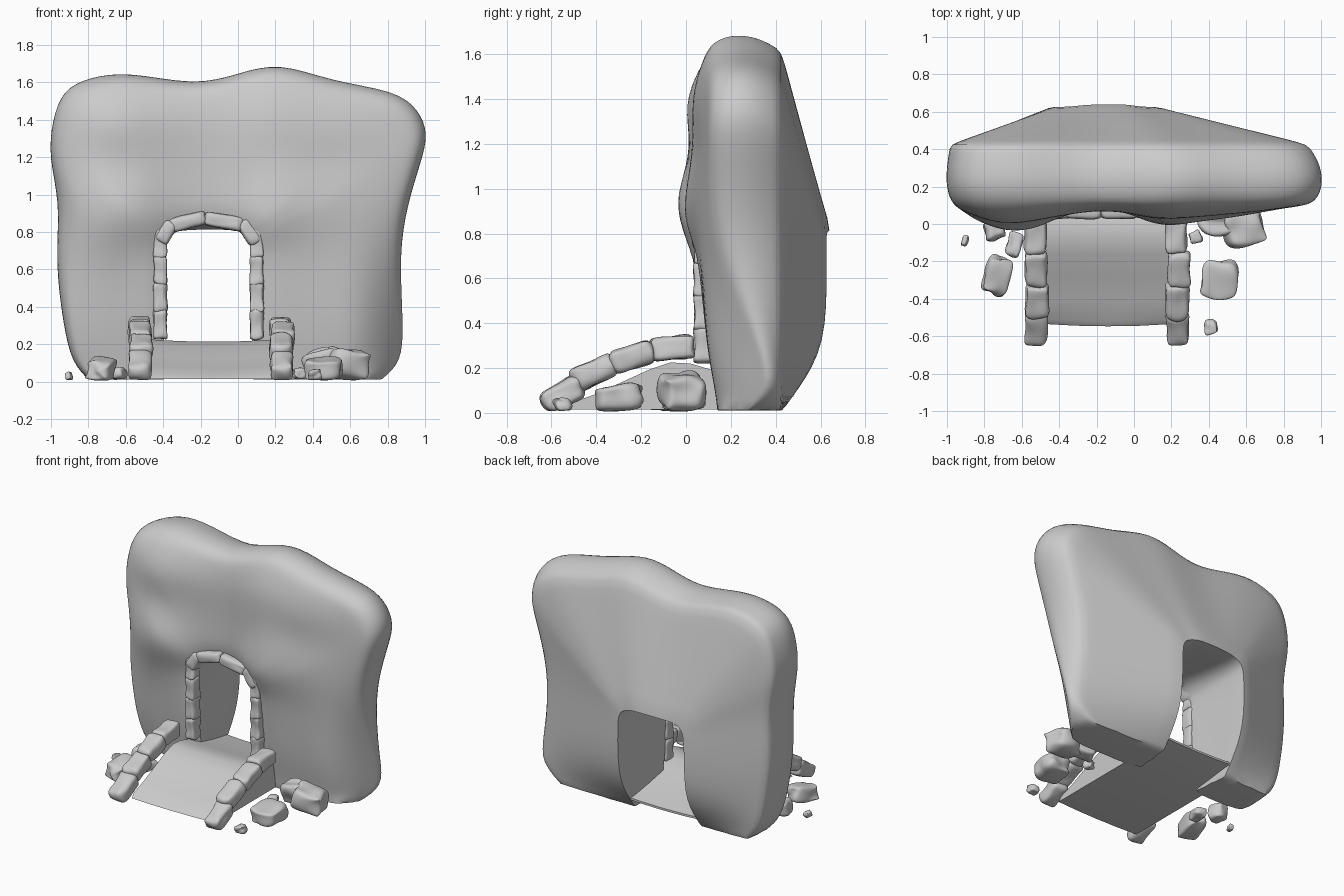
import bpy, bmesh, math, random
from mathutils import Vector, Euler

random.seed(4)
if "Cube" in bpy.data.objects:
    bpy.data.objects.remove(bpy.data.objects["Cube"])

stone_grey = bpy.data.materials.new("stone grey")
stone_grey.use_nodes = True
GREY = (0.6, 0.6, 0.6, 1)
stone_grey.diffuse_color = GREY
stone_grey.node_tree.nodes["Principled BSDF"].inputs["Base Color"].default_value = GREY


def finish(bm, name, levels, angle):
    """Turn a bmesh into a smooth subdivided object."""
    bmesh.ops.recalc_face_normals(bm, faces=bm.faces)
    mesh = bpy.data.meshes.new(name)
    bm.to_mesh(mesh)
    bm.free()
    obj = bpy.data.objects.new(name, mesh)
    bpy.context.collection.objects.link(obj)
    mesh.materials.append(stone_grey)
    bpy.ops.object.select_all(action="DESELECT")
    obj.select_set(True)
    bpy.context.view_layer.objects.active = obj
    if levels:
        mod = obj.modifiers.new("round", "SUBSURF")
        mod.levels = mod.render_levels = levels
        bpy.ops.object.modifier_apply(modifier="round")
    bpy.ops.object.shade_smooth_by_angle(angle=math.radians(angle))
    return obj


def bell(v, centre, width):
    return math.exp(-((v - centre) / width) ** 2)


def ramp01(v, a, b):
    t = min(1, max(0, (v - a) / (b - a)))
    return t * t * (3 - 2 * t)


# Rock wall: a cross-section swept round the doorway from foot to foot
outline = [(-.8, .01), (-.89, .1), (-.935, .3), (-.98, .65), (-.95, .95), (-1.015, 1.2),
           (-.995, 1.4), (-.94, 1.56), (-.8, 1.63), (-.58, 1.66), (-.23, 1.585), (.0, 1.65),
           (.22, 1.715), (.5, 1.61), (.85, 1.56), (.97, 1.46), (1.025, 1.33), (.985, 1.18),
           (.91, .95), (.865, .68), (.89, .3), (.88, .1), (.77, .01)]


def doorway(x, z, back):
    """Doorway edge point that faces an outline point."""
    half, rise, power = (.26, .19, .5) if back else (.235, .22, .75)
    if z <= .66:
        return math.copysign(half, x) - .16, z
    a = math.atan2(z - .62, x + .16)
    c, s = math.cos(a), math.sin(a)
    return half * math.copysign(abs(c) ** power, c) - .16, .62 + rise * abs(s) ** power


def front_y(x, z):
    """Uneven front face: bulges beside the doorway, receding foot and corner."""
    y = .08 + .06 * (1 - ramp01(z, 0, .4))
    swell = max(bell(z, .93, .22), .7 * bell(z, 1.35, .22))
    y -= swell * (.14 * bell(x, -.65, .26) + .11 * bell(x, .17, .18) + .05 * bell(x, .5, .2))
    return y + .2 * ramp01(x, .68, .88) * (1 - ramp01(z, .45, .8))


bm = bmesh.new()
loops = []
for ox, oz in outline:
    fx, fz = doorway(ox, oz, False)
    bx, bz = doorway(ox, oz, True)
    loop = []
    for u in (0, .12, .3, .5, .7, .87):
        x, z = fx + (ox - fx) * u, fz + (oz - fz) * u
        loop.append((x, front_y(x, z) + {0: .03, .87: .015}.get(u, 0), z))
    edge = front_y(ox, oz)
    corner, shoulder = (.965, .99) if ox < -.3 else (.915, .98)
    for u, y in ((.965, max(.115, edge + .02)), (1.005, max(.22, edge + .05)),
                 (shoulder, max(.335, edge + .09)), (corner, .425)):
        loop.append((fx + (ox - fx) * u, y, fz + (oz - fz) * u))
    deep = .43 + .205 * ramp01(oz, .02, .22) + .015 * bell(ox, -.1, .4)
    for u in (.62, .3, 0):
        loop.append((bx + (ox - bx) * u, deep + (.425 - deep) * u / corner, bz + (oz - bz) * u))
    loop.append(((fx + bx) / 2, .3, (fz + bz) / 2))
    loops.append([bm.verts.new(p) for p in loop])
count = len(loops[0])
for a, b in zip(loops, loops[1:]):
    for i in range(count):
        j = (i + 1) % count
        bm.faces.new((a[i], a[j], b[j], b[i]))
crease = bm.edges.layers.float.new("crease_edge")
for end in (loops[0], loops[-1]):
    for e in bm.faces.new(end).edges:
        e[crease] = .6
for a, b in zip(loops, loops[1:]):
    for i, weight in ((0, .8), (9, .4), (12, .9)):
        bm.edges.get((a[i], b[i]))[crease] = weight
finish(bm, "rock_wall", 2, 50)

# Sloped walkway that climbs to the doorway and falls away behind it
profile = [(-.535, .015), (-.51, .045), (-.4, .085), (-.28, .14), (-.16, .195), (-.07, .225),
           (.02, .22), (.12, .19), (.3, .14), (.48, .1), (.48, .085), (.14, .015)]
bm = bmesh.new()
rows = []
for x in (-.47, -.31, -.14, .03, .2):
    sag = .012 * (1 - ((x + .135) / .335) ** 2)
    rows.append([bm.verts.new((x, y - sag * (y < -.5), z - sag * (.03 < z))) for y, z in profile])
for a, b in zip(rows, rows[1:]):
    for i in range(len(profile)):
        j = (i + 1) % len(profile)
        bm.faces.new((a[i], a[j], b[j], b[i]))
bm.faces.new(rows[0])
bm.faces.new(rows[-1])
finish(bm, "walkway", 0, 35)


def stone(name, loc, size, rot=(0, 0, 0), rough=.12, waist=0.0):
    """Rounded, uneven block; the long axis is z and waist pinches its middle."""
    bm = bmesh.new()
    bmesh.ops.create_cube(bm, size=1)
    bmesh.ops.subdivide_edges(bm, edges=bm.edges, cuts=2, use_grid_fill=True)
    turn = Euler(rot).to_matrix()
    for v in bm.verts:
        pinch = 1.06 - waist * (abs(v.co.z) < .3)
        p = Vector((v.co.x * pinch, v.co.y * pinch, v.co.z * 1.06))
        p *= {3: .92, 2: .98}.get(sum(abs(c) > .4 for c in v.co), 1.04)
        p += Vector([random.uniform(-rough, rough) for _ in range(3)])
        v.co = turn @ Vector([c * s for c, s in zip(p, size)]) + Vector(loc)
        v.co.z = max(v.co.z, .005)
    return finish(bm, name, 2, 55)


# Kerb stones up both sides of the walkway
kerb = [(-.55, .08, 60), (-.41, .18, 66), (-.24, .25, 72), (-.06, .29, 86)]
for side, x in (("right", -.52), ("left", .235)):
    for i, (y, z, tilt) in enumerate(kerb):
        stone(f"{side}_kerb_stone_{i + 1}", (x + random.uniform(-.01, .01), y, z),
              (.125, .11, .18), (-math.radians(tilt), 0, 0), .09, .16)

# Doorway posts
for side, x in (("right", -.415), ("left", .1)):
    for i in range(4):
        stone(f"{side}_post_stone_{i + 1}", (x, .08, .305 + .145 * i),
              (.08, .1, .15), (0, 0, 0), .08, .24)
# Arch stones over the doorway
for i, (x, z, tilt, length) in enumerate([(-.385, .8, 30, .12), (-.27, .855, 76, .19),
                                          (-.075, .855, 101, .2), (.06, .8, 147, .14)]):
    stone(f"arch_stone_{i + 1}", (x, .085, z), (.075, .11, length),
          (0, math.radians(tilt), 0), .06, .06)

# Loose rocks on the ground
rocks = [(-.905, -.09, .03, .03, .05, .04), (-.75, -.03, .06, .1, .09, .1),
         (-.735, -.28, .065, .13, .2, .11), (-.64, -.11, .045, .07, .11, .06),
         (.59, -.02, .09, .19, .17, .16), (.45, .01, .1, .18, .11, .14),
         (.45, -.29, .065, .18, .19, .11), (.33, -.07, .04, .06, .06, .05),
         (.41, -.55, .035, .06, .07, .05)]
for i, (x, y, z, sx, sy, sz) in enumerate(rocks):
    stone(f"loose_rock_{i + 1}", (x, y, z), (sx, sy, sz),
          (random.uniform(-.2, .2), random.uniform(-.2, .2), random.uniform(-.4, .4)), .17)
